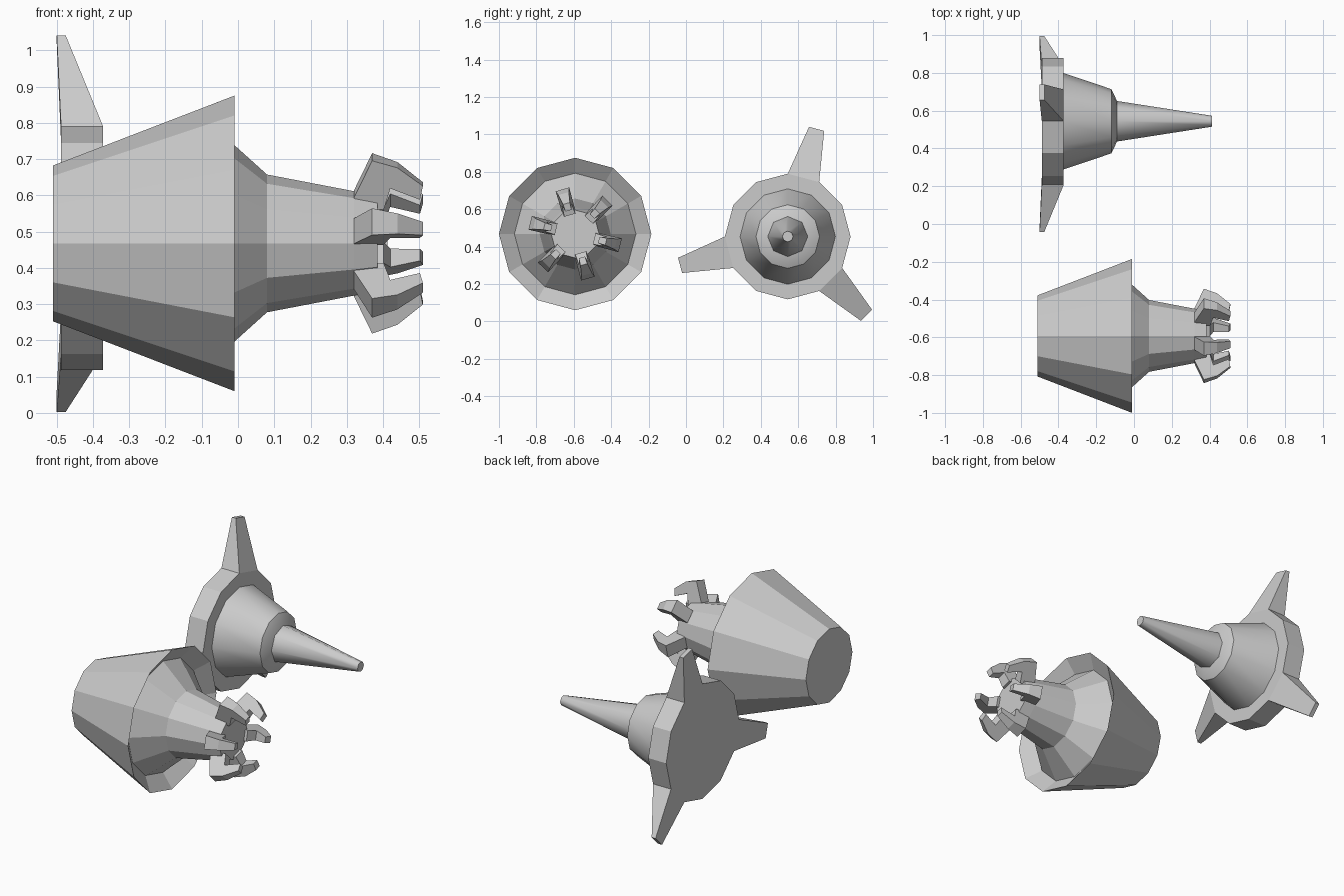
import bpy, bmesh
from math import sin, cos, pi, radians
from mathutils import Vector

if "Cube" in bpy.data.objects:
    bpy.data.objects.remove(bpy.data.objects["Cube"])


def polar(x, r, a, centre, t=0.0):
    """Point at radius r and angle a around an x-axis through centre, shifted t sideways."""
    return Vector((x, centre[0] + r * cos(a) - t * sin(a), centre[1] + r * sin(a) + t * cos(a)))


def finish(bm, name, smooth=None):
    bmesh.ops.recalc_face_normals(bm, faces=bm.faces)
    mesh = bpy.data.meshes.new(name)
    bm.to_mesh(mesh)
    bm.free()
    ob = bpy.data.objects.new(name, mesh)
    bpy.context.collection.objects.link(ob)
    if smooth:
        bpy.ops.object.select_all(action='DESELECT')
        ob.select_set(True)
        bpy.context.view_layer.objects.active = ob
        bpy.ops.object.shade_smooth_by_angle(angle=radians(smooth))
    return ob


def lathe(profile, sides, centre, cap_start=True, cap_end=True):
    """Revolve (x, radius) points; returns the bmesh and the side faces of each band."""
    bm = bmesh.new()
    rings = [[bm.verts.new(polar(x, r, 2 * pi * i / sides, centre)) for i in range(sides)]
             for x, r in profile]
    bands = []
    for a, b in zip(rings, rings[1:]):
        bands.append([bm.faces.new((a[i], a[(i + 1) % sides], b[(i + 1) % sides], b[i]))
                      for i in range(sides)])
    if cap_start:
        bm.faces.new(rings[0])
    if cap_end:
        bm.faces.new(rings[-1])
    return bm, bands


# Claw-ended body: cup, recessed rim and flared neck in one profile
A = (-0.5925, 0.4675)
bm, _ = lathe([(-0.51, 0.215), (-0.01, 0.4075), (-0.07, 0.325),
               (0.08, 0.19), (0.32, 0.144), (0.385, 0.128)], 12, A)
finish(bm, "cup_and_neck")

# Six bent claws: (x, radius, half width) outline
claw = [(0.32, 0.11, 0.036), (0.32, 0.142, 0.036), (0.37, 0.248, 0.038), (0.44, 0.225, 0.029),
        (0.51, 0.17, 0.019), (0.502, 0.13, 0.017), (0.42, 0.165, 0.026), (0.402, 0.105, 0.03)]
bm = bmesh.new()
for k in range(6):
    a = radians(46 + 60 * k)
    left = [bm.verts.new(polar(x, r, a, A, -w)) for x, r, w in claw]
    right = [bm.verts.new(polar(x, r, a, A, w)) for x, r, w in claw]
    bm.faces.new(left)
    bm.faces.new(right)
    for i in range(len(claw)):
        j = (i + 1) % len(claw)
        bm.faces.new((left[i], left[j], right[j], right[i]))
finish(bm, "claws")

# Finned base disc: every fourth side face is drawn out into a tapered fin
B = (0.544, 0.454)
bm, bands = lathe([(-0.488, 0.336), (-0.372, 0.336)], 12, B)
for i in (2, 6, 10):
    a = radians(30 * i + 15)
    tangent = Vector((0, -sin(a), cos(a)))
    fin = bmesh.ops.extrude_discrete_faces(bm, faces=[bands[0][i]])["faces"][0]
    for v in fin.verts:
        side = (v.co - Vector((0, *B))).dot(tangent)
        v.co = polar(-0.475 if v.co.x > -0.43 else -0.50, 0.596, a, B,
                     0.042 if side > 0 else -0.042)
finish(bm, "finned_disc")

# Nose cone with bevelled shoulder
bm, _ = lathe([(-0.375, 0.256), (-0.12, 0.17), (-0.09, 0.108)], 12, B, cap_start=False)
finish(bm, "nose_cone", 35)

# Long spike
bm, _ = lathe([(-0.095, 0.108), (0.412, 0.029)], 8, B, cap_start=False)
finish(bm, "spike", 50)
